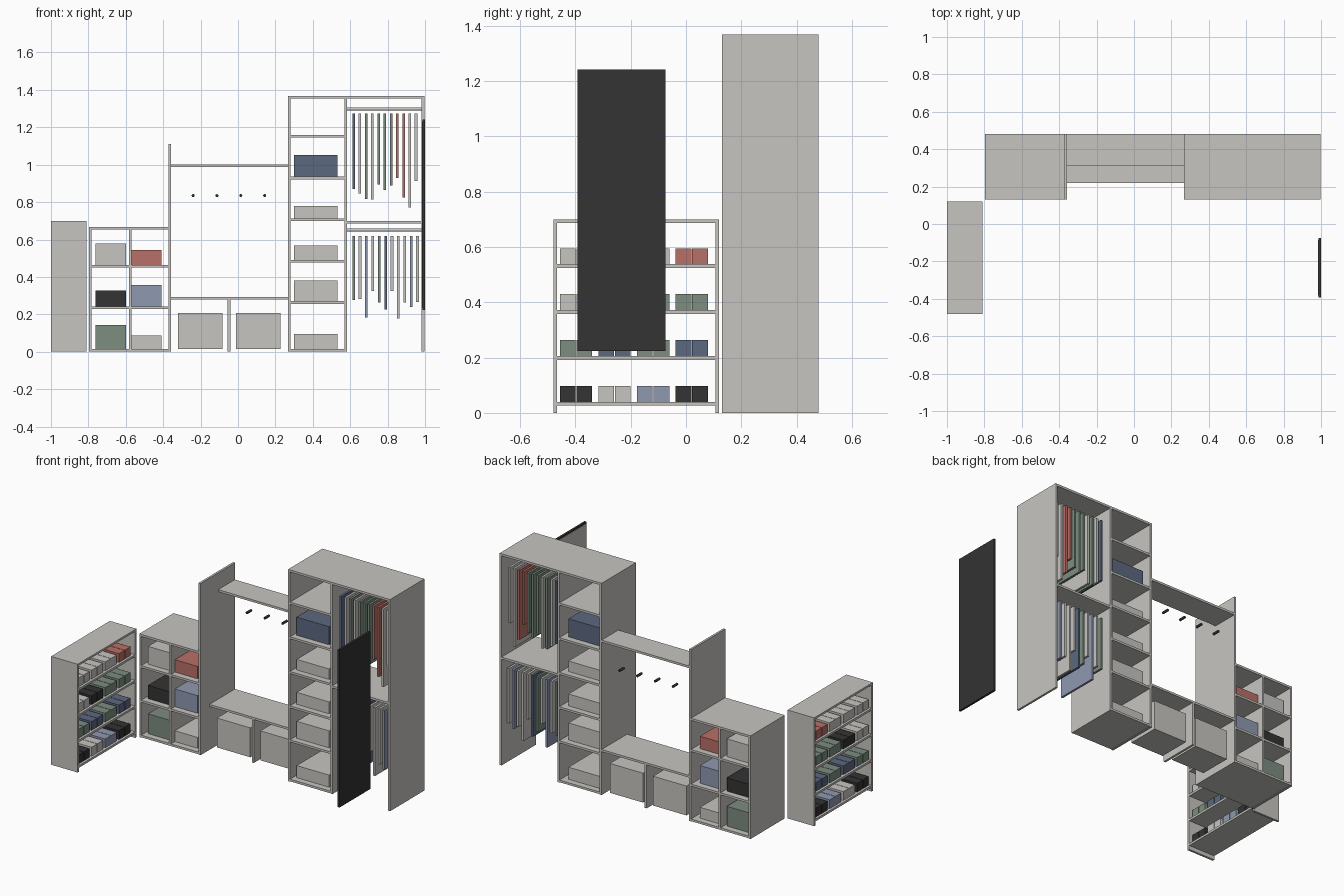
import bpy
import bmesh
from math import radians
from mathutils import Matrix, Vector

if "Cube" in bpy.data.objects:
    bpy.data.objects.remove(bpy.data.objects["Cube"])


def material(name, rgb):
    m = bpy.data.materials.new(name)
    m.use_nodes = True
    m.diffuse_color = (*rgb, 1)
    m.node_tree.nodes["Principled BSDF"].inputs["Base Color"].default_value = (*rgb, 1)
    return m


GREY = material("pale_grey", (0.57, 0.56, 0.53))
BLACK = material("charcoal", (0.033, 0.033, 0.033))
BLUE = material("slate_blue", (0.107, 0.138, 0.216))
SKY = material("light_blue", (0.275, 0.319, 0.44))
GREEN = material("sage_green", (0.202, 0.266, 0.216))
RED = material("brick_red", (0.479, 0.162, 0.136))


def finish(name, bm, mat):
    mesh = bpy.data.meshes.new(name)
    bm.to_mesh(mesh)
    bm.free()
    mesh.materials.append(mat)
    ob = bpy.data.objects.new(name, mesh)
    bpy.context.collection.objects.link(ob)
    return ob


def box(name, xs, ys, zs, mat=GREY):
    """Box from its x, y and z ranges."""
    lo, hi = (Vector(v) for v in zip(xs, ys, zs))
    bm = bmesh.new()
    bmesh.ops.create_cube(bm, size=1, matrix=Matrix.Translation((lo + hi) / 2)
                          @ Matrix.Diagonal((*(hi - lo), 1)))
    return finish(name, bm, mat)


def rod(name, centre, radius, length, axis, mat):
    """Round bar along x or y."""
    bm = bmesh.new()
    turn = Matrix.Rotation(radians(90), 4, "Y" if axis == "x" else "X")
    bmesh.ops.create_cone(bm, cap_ends=True, segments=16, radius1=radius, radius2=radius,
                          depth=length, matrix=Matrix.Translation(centre) @ turn)
    for f in bm.faces:
        f.smooth = len(f.verts) == 4
    for e in bm.edges:
        e.smooth = all(f.smooth for f in e.link_faces)
    return finish(name, bm, mat)


T = 0.014             # board thickness
DEPTH = (0.13, 0.48)  # cabinet depth
INNER = (0.17, 0.44)  # depth of the things stored


def boards(name, xs, ys, tops):
    for z in tops:
        box(name, xs, ys, (z - T, z))


def uprights(name, lefts, zs):
    for x in lefts:
        box(name, (x, x + T), DEPTH, zs)


# Shoe rack, open on both long sides
RX = (-1.0, -0.81)
box("rack_top", RX, (-0.48, 0.12), (0.687, 0.70))
for y in (-0.48, 0.12 - T):
    box("rack_side", RX, (y, y + T), (0, 0.687))
rack_levels = (0.04, 0.206, 0.372, 0.538)
boards("rack_shelf", RX, (-0.466, 0.106), rack_levels)

shoe_rows = ((BLACK, GREY, SKY, BLACK),
             (GREEN, BLUE, GREEN, BLUE),
             (GREY, BLACK, GREEN, GREEN),
             (GREY, GREY, GREY, RED))
for z, row in zip(rack_levels, shoe_rows):
    for i, mat in enumerate(row):
        middle = -0.398 + i * 0.1396
        for y in (middle - 0.0585, middle + 0.0015):
            box("shoe", (-0.985, -0.825), (y, y + 0.057), (z, z + 0.057), mat)

# Low cubby cabinet
box("cubby_top", (-0.797, -0.372), DEPTH, (0.653, 0.667))
uprights("cubby_side", (-0.797,), (0, 0.653))
uprights("cubby_divider", (-0.584,), (T, 0.653))
cubby_levels = (0.016, 0.242, 0.465)
boards("cubby_shelf", (-0.783, -0.372), DEPTH, cubby_levels)
cubby_boxes = (((0.128, GREEN), (0.07, GREY)),
               ((0.086, BLACK), (0.114, SKY)),
               ((0.115, GREY), (0.08, RED)))
for z, pair in zip(cubby_levels, cubby_boxes):
    for x, (height, mat) in zip((-0.763, -0.571), pair):
        box("cubby_box", (x, x + 0.163), INNER, (z, z + height), mat)

# Hallway section: tall end panel, bench, hat shelf and hooks
uprights("tall_panel", (-0.372,), (0, 1.11))
boards("bench_seat", (-0.358, 0.267), (0.22, 0.48), (0.294,))
box("bench_leg", (-0.055, -0.041), (0.22, 0.48), (0, 0.28))
for x in (-0.322, -0.012):
    box("bench_box", (x, x + 0.238), (0.245, 0.455), (0.016, 0.206))
boards("hat_shelf", (-0.358, 0.267), (0.31, 0.48), (1.001,))
for i in range(4):
    rod("coat_hook", (-0.24 + i * 0.1275, 0.455, 0.835), 0.008, 0.045, "y", BLACK)

# Tall cabinet: shelf column and hanging section
boards("wardrobe_top", (0.267, 0.996), DEPTH, (1.368,))
uprights("wardrobe_side", (0.267, 0.569, 0.982), (0, 1.354))
column_levels = (0.016, 0.27, 0.49, 0.712, 0.936, 1.16)
boards("column_shelf", (0.281, 0.569), DEPTH, column_levels)
boards("hanging_shelf", (0.583, 0.982), DEPTH, (0.70,))
for z, height, mat in zip(column_levels, (0.078, 0.11, 0.077, 0.068, 0.117),
                          (GREY, GREY, GREY, GREY, BLUE)):
    box("storage_box", (0.30, 0.532), INNER, (z, z + height), mat)


def hang(rail_z, top, pitch, garments):
    """Rail with a row of flat garments, given as (bottom height, colour)."""
    rod("hanging_rail", (0.7825, 0.305, rail_z), 0.008, 0.399, "x", GREY)
    for i, (bottom, mat) in enumerate(garments):
        x = 0.611 + i * pitch
        box("garment", (x, x + 0.014), (0.165, 0.445), (bottom, top), mat)


hang(1.298, 1.275, 0.0334,
     ((0.87, BLUE), (0.845, GREY), (0.818, GREEN), (0.813, GREY),
      (0.893, GREEN), (0.864, GREEN), (0.888, GREEN), (0.93, RED),
      (0.826, RED), (0.77, GREY), (0.914, GREY)))
hang(0.651, 0.62, 0.0342,
     ((0.278, GREEN), (0.283, GREY), (0.182, SKY), (0.326, GREY),
      (0.262, GREEN), (0.225, BLUE), (0.326, GREY), (0.179, GREY),
      (0.262, GREY), (0.238, SKY), (0.265, GREY)))

# Free-hanging mirror, facing the room
box("mirror_frame", (0.986, 1.0), (-0.392, -0.075), (0.224, 1.241), BLACK)
box("mirror_glass", (0.983, 0.986), (-0.382, -0.085), (0.234, 1.231), GREY)
